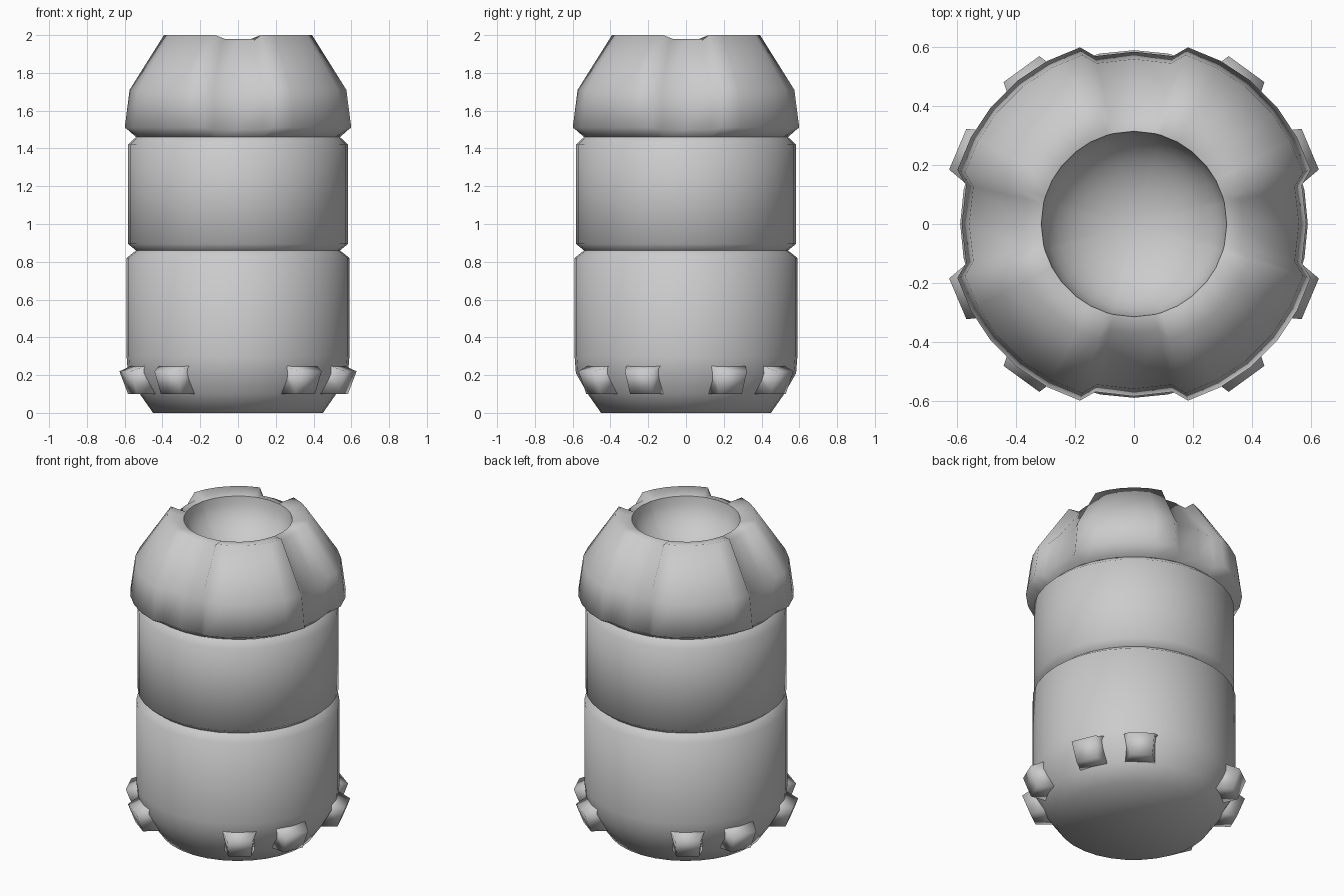
import bpy, bmesh
from math import sin, cos, radians, pi

if "Cube" in bpy.data.objects:
    bpy.data.objects.remove(bpy.data.objects["Cube"], do_unlink=True)

grey = bpy.data.materials.new("plain grey")
grey.use_nodes = True
grey.diffuse_color = (0.6, 0.6, 0.6, 1)
grey.node_tree.nodes["Principled BSDF"].inputs["Base Color"].default_value = (0.6, 0.6, 0.6, 1)


def finish(name, bm):
    for f in bm.faces:
        f.smooth = True
    mesh = bpy.data.meshes.new(name)
    bm.to_mesh(mesh)
    bm.free()
    mesh.materials.append(grey)
    obj = bpy.data.objects.new(name, mesh)
    bpy.context.collection.objects.link(obj)
    return obj


def lathe(name, angles, profile_at):
    """Revolve a profile that may change with the angle, from bottom to top."""
    bm = bmesh.new()
    rings = [[bm.verts.new((r * cos(a), r * sin(a), z)) for r, z in profile_at(a)]
             for a in angles]
    for ring, nxt in zip(rings, rings[1:] + rings[:1]):
        for j in range(len(ring) - 1):
            bm.faces.new((ring[j], nxt[j], nxt[j + 1], ring[j + 1]))
    bmesh.ops.remove_doubles(bm, verts=bm.verts, dist=0.0001)
    return finish(name, bm)


even = [2 * pi * i / 32 for i in range(32)]

# Lower section with bevelled foot, and middle section, each closed by a groove
lower = [(0, 0), (0.45, 0), (0.52, 0.1), (0.583, 0.21), (0.59, 0.3),
         (0.59, 0.82), (0.54, 0.86)]
lathe("lower_body", even, lambda a: lower)
middle = [(0.54, 0.86), (0.583, 0.895), (0.583, 1.42), (0.54, 1.46)]
lathe("middle_body", even, lambda a: middle)

# Domed cap: four raised corner panels with a recessed channel on each axis
channel = [(0.54, 1.46), (0.585, 1.5), (0.56, 1.71), (0.37, 1.97), (0.315, 1.98)]
panel = [(0.54, 1.46), (0.627, 1.51), (0.6, 1.71), (0.41, 2.0), (0.315, 1.98)]
steps = [0, 13, 17, 28, 39, 51, 62, 73, 77]
cap_angles = [radians(q * 90 + s) for q in range(4) for s in steps]


def cap_profile(a):
    off_axis = abs((a + pi / 4) % (pi / 2) - pi / 4)
    return channel if off_axis < radians(15) else panel


lathe("cap", cap_angles, cap_profile)

# Round bowl sunk in the cap
bowl = [(0.315 * cos(t * pi / 16), 1.98 - 0.25 * sin(t * pi / 16)) for t in range(9)]
lathe("bowl", cap_angles, lambda a: bowl)


# Eight flared lugs around the foot
def lug(name, angle):
    bm = bmesh.new()
    corners = [(0.5, 0.1, 0.09), (0.605, 0.1, 0.065), (0.65, 0.22, 0.075), (0.57, 0.25, 0.1),
               (0.5, 0.25, 0.1)]
    sides = [[bm.verts.new((r, s * w, z)) for r, z, w in corners] for s in (-1, 1)]
    n = len(corners)
    for i in range(n):
        k = (i + 1) % n
        bm.faces.new((sides[0][i], sides[0][k], sides[1][k], sides[1][i]))
    for side in sides:
        bm.faces.new(side)
    bmesh.ops.recalc_face_normals(bm, faces=bm.faces)
    obj = finish(name, bm)
    obj.rotation_euler.z = radians(angle)


for end, turn in (("left", 0), ("right", 180)):
    for place, a in (("front_inner", -54), ("front_outer", -23),
                     ("back_outer", 23), ("back_inner", 54)):
        lug(f"lug_{end}_{place}", a if turn == 0 else turn - a)
